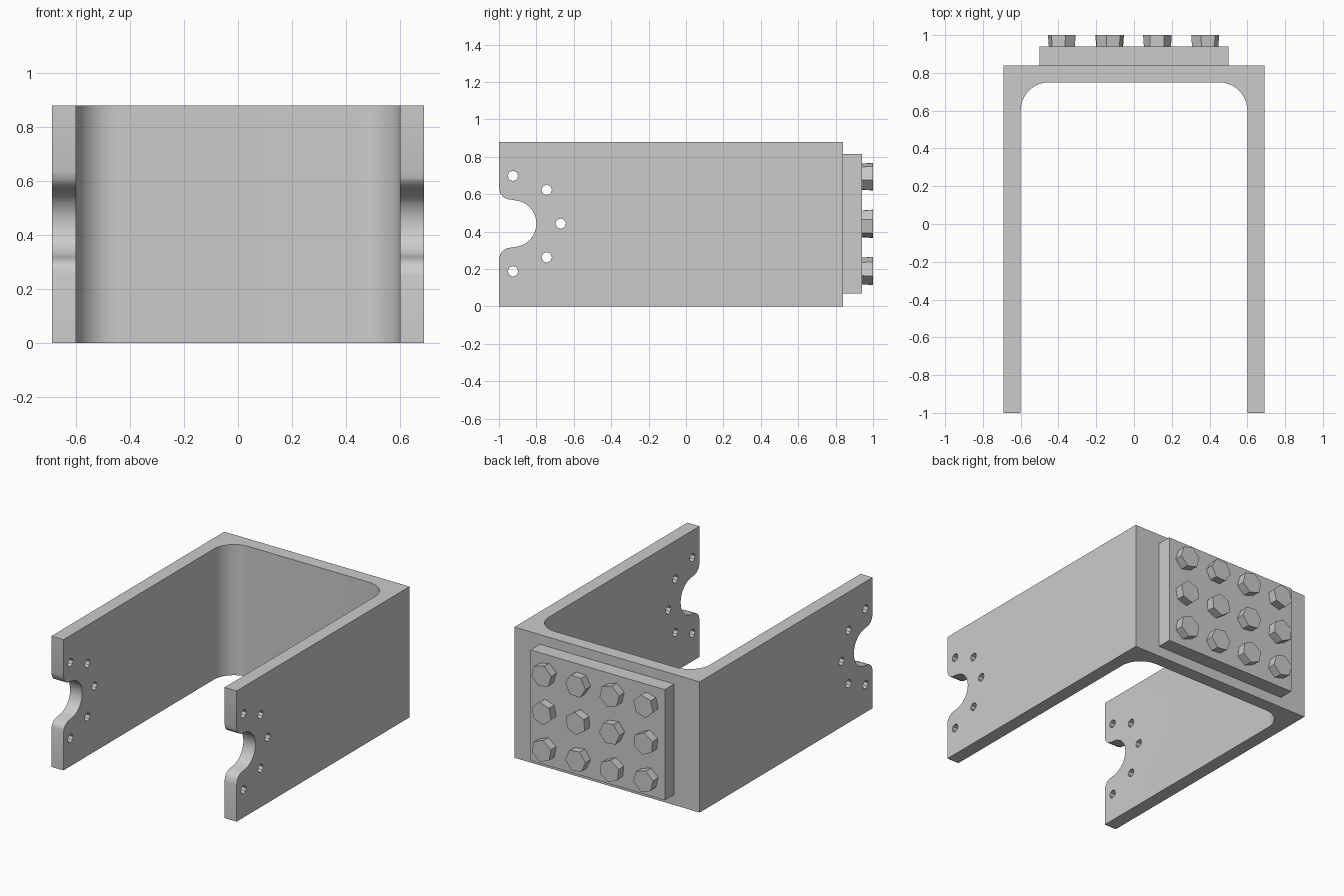
import bpy, bmesh, math, random
from mathutils import Matrix

random.seed(4)
cube = bpy.data.objects.get("Cube")
if cube:
    bpy.data.objects.remove(cube, do_unlink=True)

steel = bpy.data.materials.new("grey_steel")
steel.use_nodes = True
GREY = (0.6, 0.6, 0.6, 1)
steel.diffuse_color = GREY
steel.node_tree.nodes["Principled BSDF"].inputs["Base Color"].default_value = GREY


def finish(name, bm):
    bmesh.ops.recalc_face_normals(bm, faces=bm.faces[:])
    mesh = bpy.data.meshes.new(name)
    bm.to_mesh(mesh)
    bm.free()
    mesh.materials.append(steel)
    obj = bpy.data.objects.new(name, mesh)
    bpy.context.collection.objects.link(obj)
    return obj


def prism(bm, points, direction):
    face = bm.faces.new([bm.verts.new(p) for p in points])
    ext = bmesh.ops.extrude_face_region(bm, geom=[face])
    verts = [v for v in ext["geom"] if isinstance(v, bmesh.types.BMVert)]
    bmesh.ops.translate(bm, verts=verts, vec=direction)


def arc(cx, cy, r, start, end, steps):
    angles = [math.radians(start + (end - start) * i / steps) for i in range(steps + 1)]
    return [(cx + r * math.cos(a), cy + r * math.sin(a)) for a in angles]


# U-shaped bracket with rounded inner corners
W, INNER, H, BACK = 0.69, 0.6, 0.88, 0.84
MID = 0.443
outline = [(-W, -1), (-W, BACK), (W, BACK), (W, -1), (INNER, -1)]
outline += arc(0.45, 0.6, 0.15, 0, 90, 12)
outline += arc(-0.45, 0.6, 0.15, 90, 180, 12) + [(-INNER, -1)]
bm = bmesh.new()
prism(bm, [(x, y, 0) for x, y in outline], (0, 0, H))
bracket = finish("u_bracket", bm)

# Cutter: flared round notch and five bolt holes through both arms
PIVOT = -0.925
bm = bmesh.new()
upper = [(-1.1, 0.19), (-1, 0.19), (-0.993, 0.163), (-0.978, 0.143), (-0.955, 0.131)]
half = upper + arc(PIVOT, 0, 0.125, 80, 0, 8)
notch = half + [(y, -z) for y, z in reversed(half[:-1])]
prism(bm, [(-1, y, MID + z) for y, z in notch], (2, 0, 0))
for y, z in arc(PIVOT, MID, 0.255, -90, 90, 4):
    hole = arc(y, z, 0.028, 0, 315, 7)
    prism(bm, [(-1, a, b) for a, b in hole], (2, 0, 0))
cutter = finish("arm_cutter", bm)
cutter.hide_render = True

cut = bracket.modifiers.new("arm_cut", "BOOLEAN")
cut.operation = "DIFFERENCE"
cut.solver = "EXACT"
cut.object = cutter
bpy.context.view_layer.objects.active = bracket
bpy.ops.object.modifier_apply(modifier=cut.name)
bpy.data.objects.remove(cutter, do_unlink=True)
bpy.ops.object.select_all(action="DESELECT")
bracket.select_set(True)
bpy.ops.object.shade_smooth_by_angle(angle=math.radians(30))

# Mounting plate on the back
bm = bmesh.new()
prism(bm, [(-0.5, BACK, 0.07), (0.5, BACK, 0.07), (0.5, BACK, 0.815), (-0.5, BACK, 0.815)],
      (0, 0.1, 0))
finish("back_plate", bm)

# Hex bolt heads, each turned a little differently
for row in range(3):
    for col in range(4):
        bm = bmesh.new()
        turn = Matrix.Rotation(random.uniform(0, math.pi / 3), 4, "Z")
        bmesh.ops.create_cone(bm, cap_ends=True, segments=6, radius1=0.076,
                              radius2=0.071, depth=0.07, matrix=turn)
        place = Matrix.Translation((-0.382 + col * 0.253, 0.965, 0.19 + row * 0.252))
        bm.transform(place @ Matrix.Rotation(math.pi / 2, 4, "X"))
        finish(f"bolt_head_{row + 1}_{col + 1}", bm)
